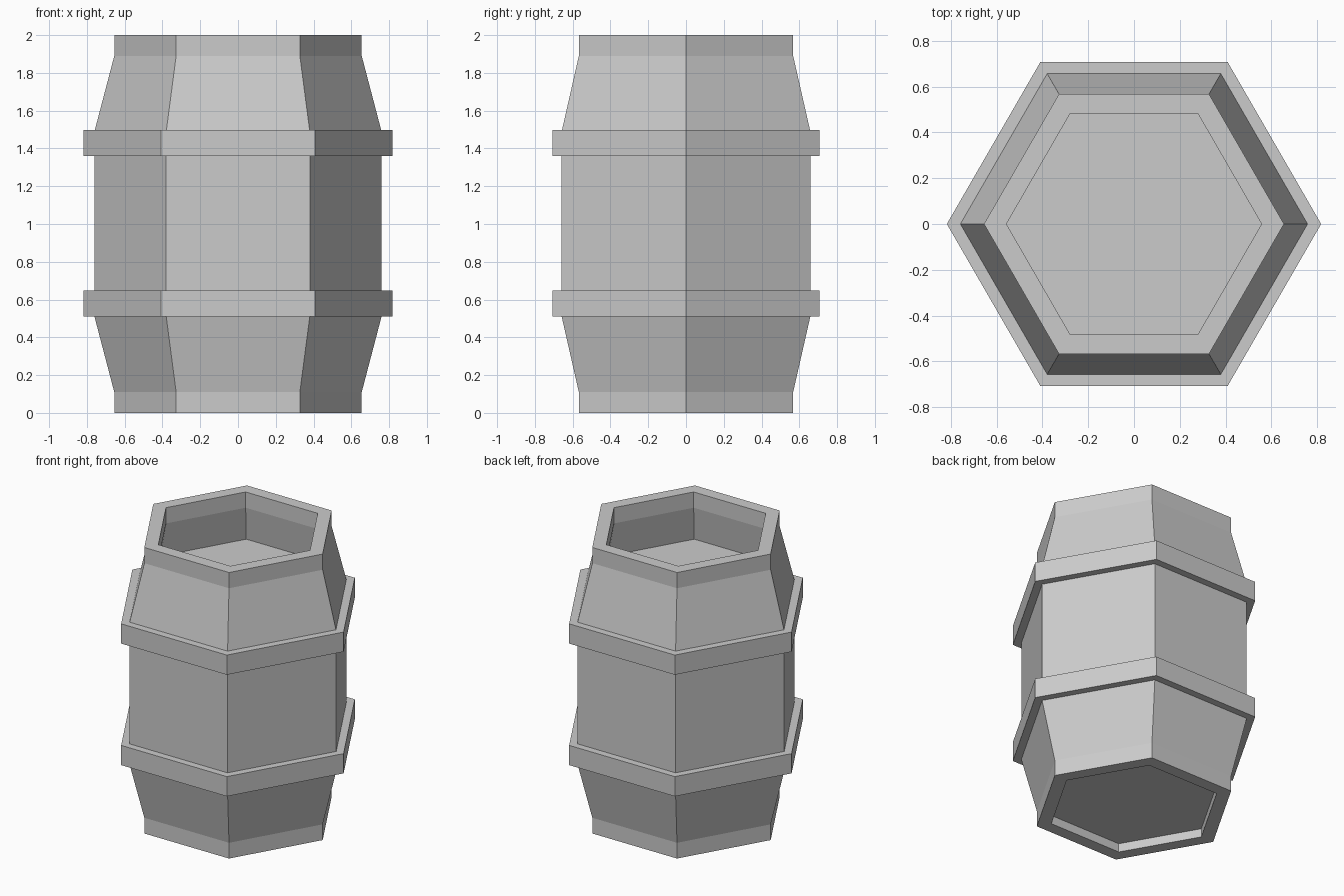
import bpy, bmesh
from math import cos, sin, pi

if "Cube" in bpy.data.objects:
    bpy.data.objects.remove(bpy.data.objects["Cube"])

SIDES = 6


def lathe(name, profile, closed=False):
    """Revolve (radius, z) points into a six-sided solid; open profiles are capped."""
    bm = bmesh.new()
    rings = [[bm.verts.new((r * cos(2 * pi * i / SIDES), r * sin(2 * pi * i / SIDES), z))
              for i in range(SIDES)] for r, z in profile]
    pairs = list(zip(rings, rings[1:]))
    if closed:
        pairs.append((rings[-1], rings[0]))
    else:
        bm.faces.new(rings[0])
        bm.faces.new(rings[-1])
    for a, b in pairs:
        for i in range(SIDES):
            j = (i + 1) % SIDES
            bm.faces.new((a[i], a[j], b[j], b[i]))
    bmesh.ops.recalc_face_normals(bm, faces=bm.faces)
    mesh = bpy.data.meshes.new(name)
    bm.to_mesh(mesh)
    bm.free()
    obj = bpy.data.objects.new(name, mesh)
    bpy.context.collection.objects.link(obj)
    return obj


# Staved body: shallow recess below, bulged wall, deep open recess on top
lathe("barrel_body", [
    (0.557, 0.06), (0.557, 0.0), (0.655, 0.0), (0.655, 0.11),
    (0.76, 0.51), (0.76, 1.49), (0.655, 1.89), (0.655, 2.0),
    (0.557, 2.0), (0.557, 1.89), (0.60, 1.65),
])

# Two raised hoops
for name, z in (("lower_hoop", 0.51), ("upper_hoop", 1.36)):
    top = z + 0.138
    lathe(name, [(0.755, z), (0.817, z), (0.817, top), (0.755, top)], closed=True)
